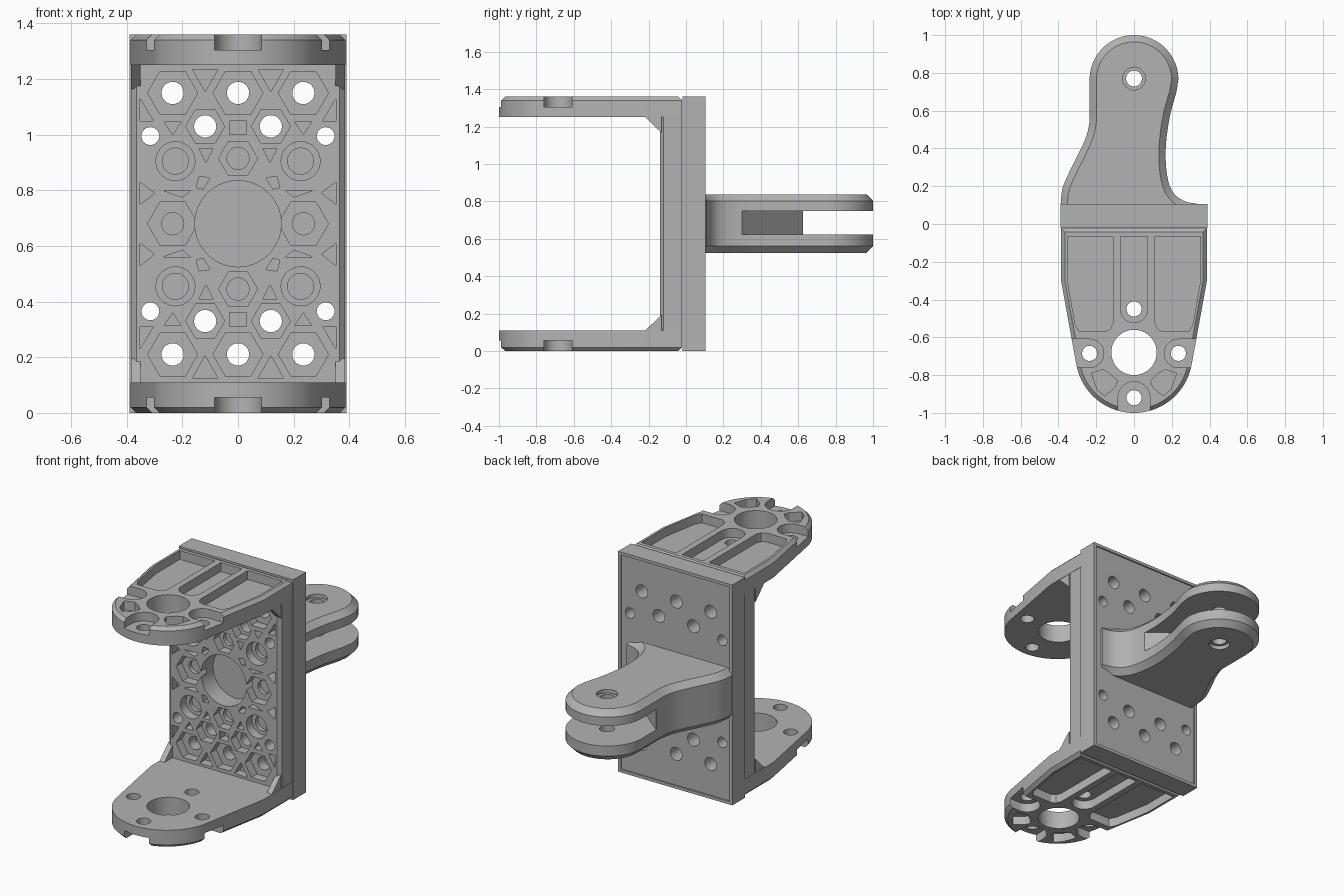
import bpy, bmesh, math
from mathutils import Vector, Matrix

if "Cube" in bpy.data.objects:
    bpy.data.objects.remove(bpy.data.objects["Cube"])

grey = bpy.data.materials.new("plain grey")
grey.diffuse_color = (0.45, 0.45, 0.45, 1)
grey.use_nodes = True
grey.node_tree.nodes["Principled BSDF"].inputs["Base Color"].default_value = grey.diffuse_color
H = 1.36          # total height
MID = H / 2


# ---------- helpers ----------
def inset(pts, d):
    """Move a counter-clockwise outline inward by d."""
    out = []
    for i, p in enumerate(pts):
        p, a, b = Vector(p), Vector(pts[i - 1]), Vector(pts[(i + 1) % len(pts)])
        e1, e2 = (p - a).normalized(), (b - p).normalized()
        n1, n2 = Vector((e1.y, -e1.x)), Vector((e2.y, -e2.x))
        out.append(p - (n1 + n2) * (d / max(0.3, 1 + n1.dot(n2))))
    return out


def add_prism(bm, pts, axis, lo, hi, c_lo=0, c_hi=0):
    """Extrude an outline along an axis, with optional chamfers at both ends."""
    area = sum(pts[i - 1][0] * p[1] - p[0] * pts[i - 1][1] for i, p in enumerate(pts))
    if area < 0:
        pts = pts[::-1]
    place = {'x': lambda p, h: (h, p[0], p[1]),
             'y': lambda p, h: (p[0], h, p[1]),
             'z': lambda p, h: (p[0], p[1], h)}[axis]
    levels = [(lo, c_lo)] + ([(lo + c_lo, 0)] if c_lo else [])
    levels += ([(hi - c_hi, 0)] if c_hi else []) + [(hi, c_hi)]
    rings = [[bm.verts.new(place(p, h)) for p in (inset(pts, d) if d else pts)]
             for h, d in levels]
    faces = [bm.faces.new(rings[0]), bm.faces.new(rings[-1])]
    for r, s in zip(rings, rings[1:]):
        for i in range(len(pts)):
            faces.append(bm.faces.new((r[i - 1], r[i], s[i], s[i - 1])))
    bmesh.ops.recalc_face_normals(bm, faces=faces)


def make(name, prisms):
    bm = bmesh.new()
    for p in prisms:
        add_prism(bm, *p)
    mesh = bpy.data.meshes.new(name)
    bm.to_mesh(mesh)
    bm.free()
    mesh.materials.append(grey)
    ob = bpy.data.objects.new(name, mesh)
    bpy.context.collection.objects.link(ob)
    return ob


def cut(ob, prisms):
    cutter = make("cutter", prisms)
    cutter.hide_render = True
    mod = ob.modifiers.new("cut", 'BOOLEAN')
    mod.operation, mod.solver, mod.object = 'DIFFERENCE', 'EXACT', cutter
    bpy.context.view_layer.update()
    ev = ob.evaluated_get(bpy.context.evaluated_depsgraph_get())
    mesh = bpy.data.meshes.new_from_object(ev)
    ob.modifiers.clear()
    ob.data = mesh
    bpy.data.objects.remove(cutter)


def arc(cx, cy, r, a0=0, a1=360, n=40):
    full = abs(a1 - a0) == 360
    steps = n if full else n + 1
    return [(cx + r * math.cos(math.radians(a0 + (a1 - a0) * i / n)),
             cy + r * math.sin(math.radians(a0 + (a1 - a0) * i / n))) for i in range(steps)]


def box(x0, x1, y0, y1):
    return [(x0, y0), (x1, y0), (x1, y1), (x0, y1)]


def curve(pts, n=5):
    """Smooth curve through the points."""
    v = [Vector(p) for p in [pts[0]] + pts + [pts[-1]]]
    out = []
    for a, b, c, d in zip(v, v[1:], v[2:], v[3:]):
        for i in range(n):
            t = i / n
            out.append(0.5 * (2 * b + (c - a) * t + (2 * a - 5 * b + 4 * c - d) * t * t
                              + (3 * b - a - 3 * c + d) * t ** 3))
    return [tuple(p) for p in out] + [pts[-1]]


def flip_x(pts):
    return [(-x, y) for x, y in pts]


def four_way(shapes):
    """Repeat outlines left/right and above/below the middle, without doubles."""
    seen = {}
    for s in shapes:
        for sx in (1, -1):
            for sz in (1, -1):
                t = [(sx * x, MID + sz * (z - MID)) for x, z in s]
                key = (round(sum(p[0] for p in t) / len(t), 3) + 0.0,
                       round(sum(p[1] for p in t) / len(t), 3))
                seen.setdefault(key, t)
    return list(seen.values())


# ---------- back plate with rimmed rear face ----------
through = four_way([arc(x, z, r, n=28) for x, z, r in
                    ((0, 1.15, .04), (.235, 1.15, .04), (.118, 1.03, .04), (.315, .995, .032))])
plate = make("back_plate", [(box(-.39, .39, 0, H), 'y', -.02, .105)])
cut(plate, [(box(-.372, .372, .018, H - .018), 'y', .096, .2)])
cut(plate, [(s, 'y', -.1, .2) for s in through])

# ---------- bracket wall with honeycomb pockets ----------
wall = make("bracket_wall", [(box(-.384, .384, .06, H - .06), 'y', -.14, -.022, .02, 0)])
pockets = [arc(x, z, r, n=6) for x, z, r in
           ((0, 1.15, .09), (.235, 1.15, .09), (.118, 1.03, .07), (0, .915, .07), (.235, MID, .09))]
pockets += [arc(.225, .905, .07),
            box(-.03, .03, 1.0, 1.05),
            [(.072, 1.235), (.164, 1.235), (.118, 1.155)],
            [(.352, 1.13), (.352, 1.05), (.305, 1.05)],
            [(.205, 1.045), (.265, 1.045), (.235, 1.0)],
            [(.09, .95), (.14, .95), (.115, .9)],
            [(.1, .845), (.14, .85), (.15, .81), (.125, .805)],
            [(.352, .83), (.352, .75), (.30, .79)],
            [(.17, .8), (.27, .8), (.2, .775)]]
cut(wall, [(s, 'y', -.3, -.085) for s in four_way(pockets)])
blind = four_way([arc(.225, .905, .047, n=28), arc(0, .915, .04, n=28), arc(.235, MID, .04, n=28)])
cut(wall, [(s, 'y', -.3, -.06) for s in blind])
cut(wall, [(s, 'y', -.3, .1) for s in through + [arc(0, MID, .155, n=56)]])

# ---------- corner gussets ----------
gusset = [(-.222, 1.255), (-.13, 1.165), (-.13, 1.27), (-.222, 1.27)]
gussets = []
for g in (gusset, [(y, H - z) for y, z in gusset]):
    gussets += [(g, 'x', .35, .384), (g, 'x', -.384, -.35)]
make("corner_gussets", gussets)

# ---------- upper arm: outline, pockets, notches, holes ----------
outline = [(-.386, -.022), (-.386, -.3)] + arc(0, -.69, .31, 190, 350, 48) + [(.386, -.3), (.386, -.022)]
arm = make("upper_arm", [(outline, 'z', 1.25, H, 0, .02)])
side = [(.112, -.065), (.352, -.065), (.352, -.3), (.312, -.53), (.29, -.57), (.15, -.57),
        (.125, -.555), (.112, -.525)]
small = [(.225, -.79), (.165, -.77), (.13, -.79), (.088, -.83), (.10, -.865),
         (.155, -.91), (.195, -.875)]
slot = [(.072, -.065), (-.072, -.065)] + arc(0, -.45, .072, 180, 360, 20)
side_notch = [(.45, -.61)] + arc(.235, -.685, .075, 90, 270, 20) + [(.45, -.76)]
end_notch = [(-.085, -1.1)] + arc(0, -.92, .085, 180, 0, 20) + [(.085, -1.1)]
cut(arm, [(s, 'z', H - .055, 1.5) for s in
          (side, flip_x(side), small, flip_x(small), slot, side_notch, flip_x(side_notch), end_notch)])
cut(arm, [(arc(x, y, r), 'z', 1.1, 1.6) for x, y, r in
          ((0, -.68, .12), (0, -.45, .04), (.235, -.685, .04), (-.235, -.685, .04), (0, -.92, .04))])

# ---------- lower arm: mirrored copy ----------
lower = bpy.data.objects.new("lower_arm", arm.data.copy())
bpy.context.collection.objects.link(lower)
lower.data.transform(Matrix.Translation((0, 0, H)) @ Matrix.Diagonal((1, 1, -1, 1)))
lower.data.flip_normals()

# ---------- rear forked lever ----------
right = curve([(.33, .108), (.265, .122), (.205, .17), (.175, .26), (.168, .4), (.188, .56), (.225, .7)])
left = curve([(-.235, .6), (-.237, .53), (-.262, .44), (-.34, .28), (-.378, .19), (-.388, .11)])
profile = [(.33, .03)] + right + arc(0, .765, .235, 0, 180, 36) + left + [(-.388, .03)]
lever = make("forked_lever", [(profile, 'z', .525, .838, .036, .036)])
cut(lever, [([(.4, .115), (.4, 1.1), (-.4, 1.1), (-.4, .759)], 'z', .624, .748)])
cut(lever, [(arc(0, .77, .042), 'z', .3, 1.1)])
cut(lever, [(arc(0, .77, .06), 'z', .815, 1.0), (arc(0, .77, .06), 'z', .4, .548)])

# ---------- shading ----------
for ob in bpy.context.collection.objects:
    ob.select_set(True)
    bpy.context.view_layer.objects.active = ob
bpy.ops.object.shade_smooth_by_angle(angle=math.radians(25))
